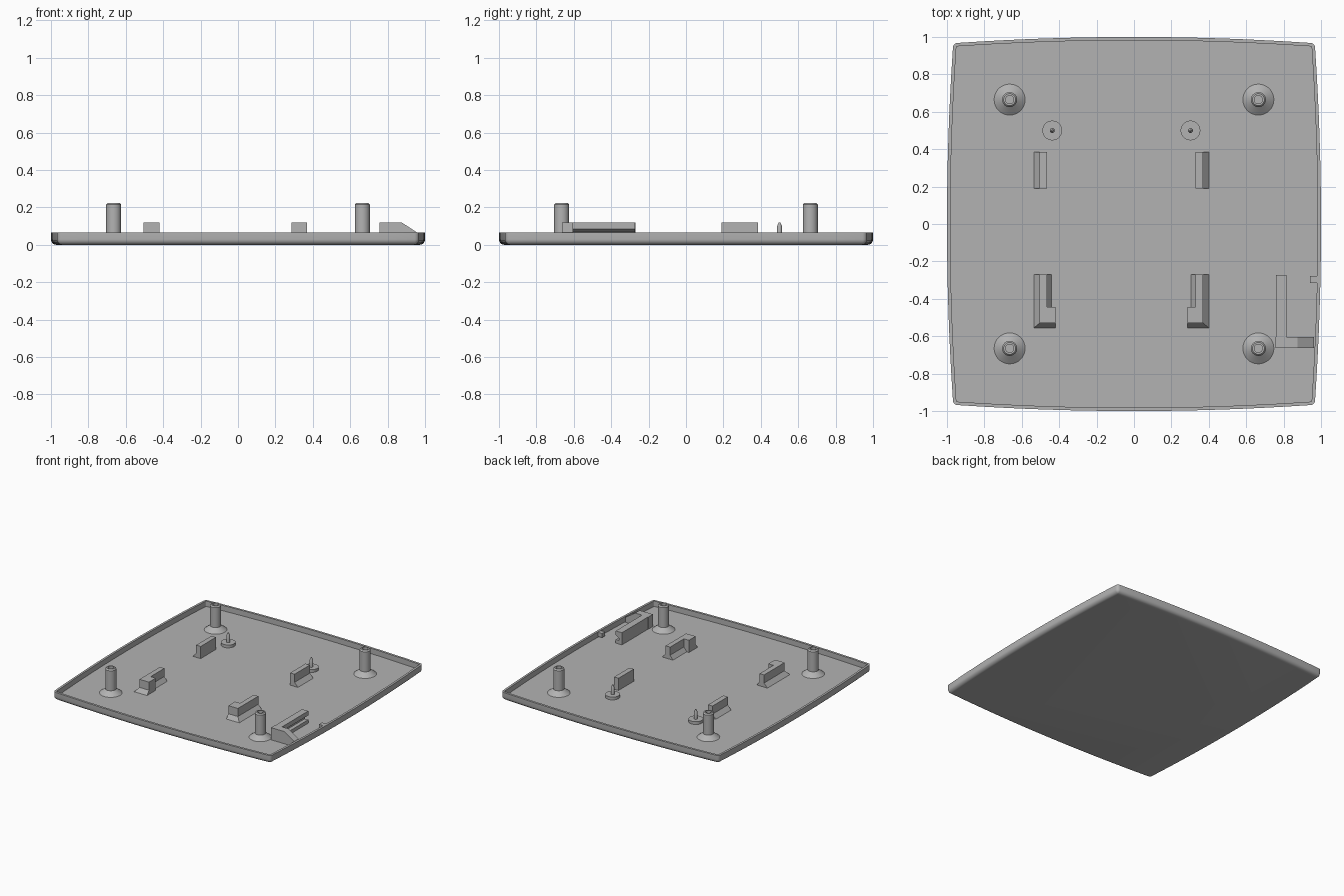
import bpy, bmesh, math

if "Cube" in bpy.data.objects:
    bpy.data.objects.remove(bpy.data.objects["Cube"])

grey = bpy.data.materials.new("light_grey")
grey.diffuse_color = (0.45, 0.45, 0.45, 1)
grey.use_nodes = True
grey.node_tree.nodes["Principled BSDF"].inputs["Base Color"].default_value = grey.diffuse_color
FLOOR = 0.022
RIM = 0.065
TOP = 0.12


def finish(name, bm, smooth=True):
    bmesh.ops.remove_doubles(bm, verts=bm.verts, dist=1e-6)
    bmesh.ops.recalc_face_normals(bm, faces=bm.faces)
    me = bpy.data.meshes.new(name)
    bm.to_mesh(me)
    bm.free()
    me.materials.append(grey)
    ob = bpy.data.objects.new(name, me)
    bpy.context.collection.objects.link(ob)
    if smooth:
        bpy.ops.object.select_all(action='DESELECT')
        ob.select_set(True)
        bpy.context.view_layer.objects.active = ob
        bpy.ops.object.shade_smooth_by_angle(angle=math.radians(35))
    return ob


def loft(name, rings, smooth=True):
    """Skin a list of closed rings and cap both ends."""
    bm = bmesh.new()
    loops = [[bm.verts.new(p) for p in ring] for ring in rings]
    n = len(loops[0])
    for a, b in zip(loops, loops[1:]):
        for i in range(n):
            j = (i + 1) % n
            bm.faces.new((a[i], a[j], b[j], b[i]))
    bm.faces.new(loops[0][::-1])
    bm.faces.new(loops[-1])
    return finish(name, bm, smooth)


def lathe(name, x, y, profile, sides=32):
    return loft(name, [[(x + r * math.cos(2 * math.pi * i / sides),
                         y + r * math.sin(2 * math.pi * i / sides), z)
                        for i in range(sides)] for r, z in profile])


def outline(d, z, steps=16):
    """Bulging rounded square, inset by d."""
    r = max(0.025 - d, 0.003)
    c = 0.968 - d - r
    side = []
    for i in range(steps + 1):
        s = -1 + 2 * i / steps
        side.append((c + r + 0.032 * (1 - s * s), s * c))
    for a in (22.5, 45, 67.5):
        t = math.radians(a)
        side.append((c + r * math.cos(t), c + r * math.sin(t)))
    pts = []
    for k in range(4):
        for x, y in side:
            for _ in range(k):
                x, y = -y, x
            pts.append((x, y, z))
    return pts


def box(name, x0, x1, y0, y1, z0, z1):
    return loft(name, [[(x0, y0, z), (x1, y0, z), (x1, y1, z), (x0, y1, z)]
                       for z in (z0, z1)], False)


def extrude_y(name, profile, y0, y1):
    return loft(name, [[(x, y, z) for x, z in profile] for y in (y0, y1)], False)


# Shallow tray with rounded lower edge
R = 0.03
rings = [outline(R * (1 - math.sin(t)), R * (1 - math.cos(t)))
         for t in [math.radians(a) for a in (0, 18, 36, 54, 72, 90)]]
rings += [outline(0, RIM), outline(0.018, RIM), outline(0.018, FLOOR)]
loft("tray", rings)

# Hollow corner posts with flared feet
for x in (-0.665, 0.665):
    for y in (-0.665, 0.665):
        lathe("corner_post", x, y, [(0.083, FLOOR - 0.005), (0.083, FLOOR), (0.04, 0.055),
                                    (0.04, 0.215), (0.032, 0.225),
                                    (0.022, 0.225), (0.022, 0.17)])

# Locating pins on round pads
for x in (-0.437, 0.302):
    lathe("locating_pin", x, 0.5, [(0.053, FLOOR - 0.005), (0.053, 0.045), (0.013, 0.045),
                                   (0.013, 0.1), (0.004, TOP)], 24)

# Upright clips, mirrored about the line between them
MID = -0.0675
FILLET = 0.055
BASE = FLOOR - 0.004


def mx(s, profile):
    return [(MID + s * x, z) for x, z in profile]


for s in (-1, 1):
    outer = [(0.3975, BASE), (0.4675, BASE), (0.4675, FLOOR), (0.4375, FILLET),
             (0.4375, TOP), (0.3975, TOP)]
    extrude_y("rear_clip", mx(s, outer), 0.19, 0.385)
    both = [(0.3725, BASE), (0.3725, FLOOR), (0.3975, FILLET), (0.3975, TOP),
            (0.4375, TOP), (0.4375, FILLET), (0.4675, FLOOR), (0.4675, BASE)]
    extrude_y("front_clip", mx(s, both), -0.53, -0.27)
    xa, xb = sorted((MID + s * 0.3525, MID + s * 0.3985))
    box("front_clip_arm", xa, xb, -0.53, -0.445, BASE, TOP)
    # Sloped foot across the front of the clip
    x0, x1 = sorted((MID + s * 0.3525, MID + s * 0.4375))
    xo = MID + s * 0.4675
    f0, f1 = min(x0, xo), max(x1, xo)
    loft("front_clip_foot", [
        [(f0, -0.555, FLOOR), (f1, -0.555, FLOOR), (f1, -0.529, FLOOR), (f0, -0.529, FLOOR)],
        [(x0, -0.53, FILLET), (x1, -0.53, FILLET), (x1, -0.529, FILLET), (x0, -0.529, FILLET)]],
        False)

# Grooved side bracket
extrude_y("side_bracket_bar",
          [(0.76, BASE), (0.815, BASE), (0.815, 0.05), (0.785, 0.05), (0.785, 0.07),
           (0.815, 0.085), (0.815, TOP), (0.76, TOP)], -0.61, -0.272)
extrude_y("side_bracket_arm",
          [(0.757, BASE), (0.962, BASE), (0.962, 0.063), (0.875, TOP), (0.757, TOP)],
          -0.662, -0.605)

# Small stop on the side wall
box("wall_stop", 0.94, 0.978, -0.315, -0.277, 0.03, RIM - 0.002)
